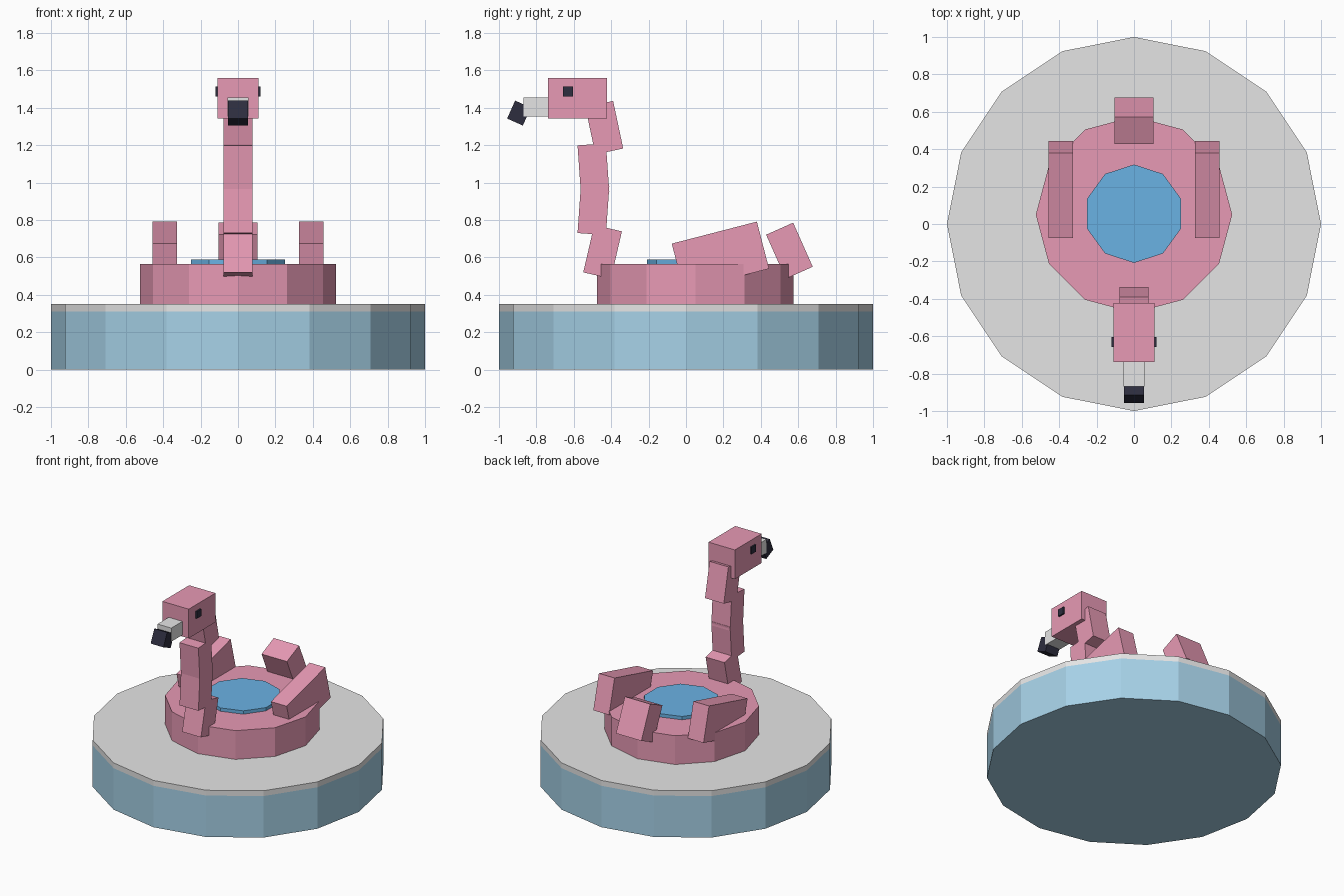
import bpy, math

if "Cube" in bpy.data.objects:
    bpy.data.objects.remove(bpy.data.objects["Cube"])


def mat(name, rgb):
    m = bpy.data.materials.new(name)
    lin = [(c / 255 / 12.92) if c < 10 else ((c / 255 + 0.055) / 1.055) ** 2.4 for c in rgb]
    m.diffuse_color = (*lin, 1)
    m.use_nodes = True
    m.node_tree.nodes["Principled BSDF"].inputs["Base Color"].default_value = m.diffuse_color
    return m


pink = mat("pink", (232, 154, 181))
grey = mat("light grey", (229, 229, 229))
pale_blue = mat("pale blue", (166, 209, 231))
blue = mat("water blue", (106, 178, 228))
black = mat("dark navy", (45, 45, 62))


def finish(name, m):
    o = bpy.context.object
    o.name = o.data.name = name
    o.data.materials.append(m)
    return o


def box(name, m, loc, size, lean=0):
    """Box leaned about x; positive lean tips the top towards +y."""
    bpy.ops.mesh.primitive_cube_add(size=1, location=loc, rotation=(math.radians(-lean), 0, 0))
    bpy.context.object.scale = size
    return finish(name, m)


def disc(name, m, sides, r, y, z0, z1):
    # primitive cylinders start with a vertex on the +y axis
    bpy.ops.mesh.primitive_cylinder_add(vertices=sides, radius=r, depth=z1 - z0,
                                        location=(0, y, (z0 + z1) / 2))
    return finish(name, m)


# round base with grey rim on top
disc("base", pale_blue, 16, 1.0, 0, 0, 0.31)
disc("base_top", grey, 16, 1.0, 0, 0.31, 0.35)

# body and the water disc set in it
disc("body", pink, 12, 0.525, 0.05, 0.35, 0.565)
disc("water", blue, 10, 0.263, 0.055, 0.54, 0.59)

# curved neck of four boxes
neck = [(-0.446, 0.63, 13), (-0.495, 0.855, 4), (-0.495, 1.075, -4), (-0.437, 1.294, -12)]
for i, (y, z, lean) in enumerate(neck):
    box(f"neck_{i + 1}", pink, (0, y, z), (0.156, 0.152, 0.26), lean)

# head, beak and eyes
box("head", pink, (0, -0.58, 1.451), (0.218, 0.316, 0.218))
box("beak", grey, (0, -0.80, 1.404), (0.114, 0.14, 0.102))
box("beak_tip", black, (0, -0.893, 1.372), (0.106, 0.092, 0.105), 24)
for side, s in (("left", 1), ("right", -1)):
    box(f"eye_{side}", black, (s * 0.114, -0.631, 1.487), (0.012, 0.053, 0.053))
    # wings
    box(f"wing_{side}", pink, (s * 0.391, 0.184, 0.607), (0.13, 0.47, 0.26), -14.5)

# tail
box("tail", pink, (0, 0.553, 0.636), (0.21, 0.158, 0.258), -24)
